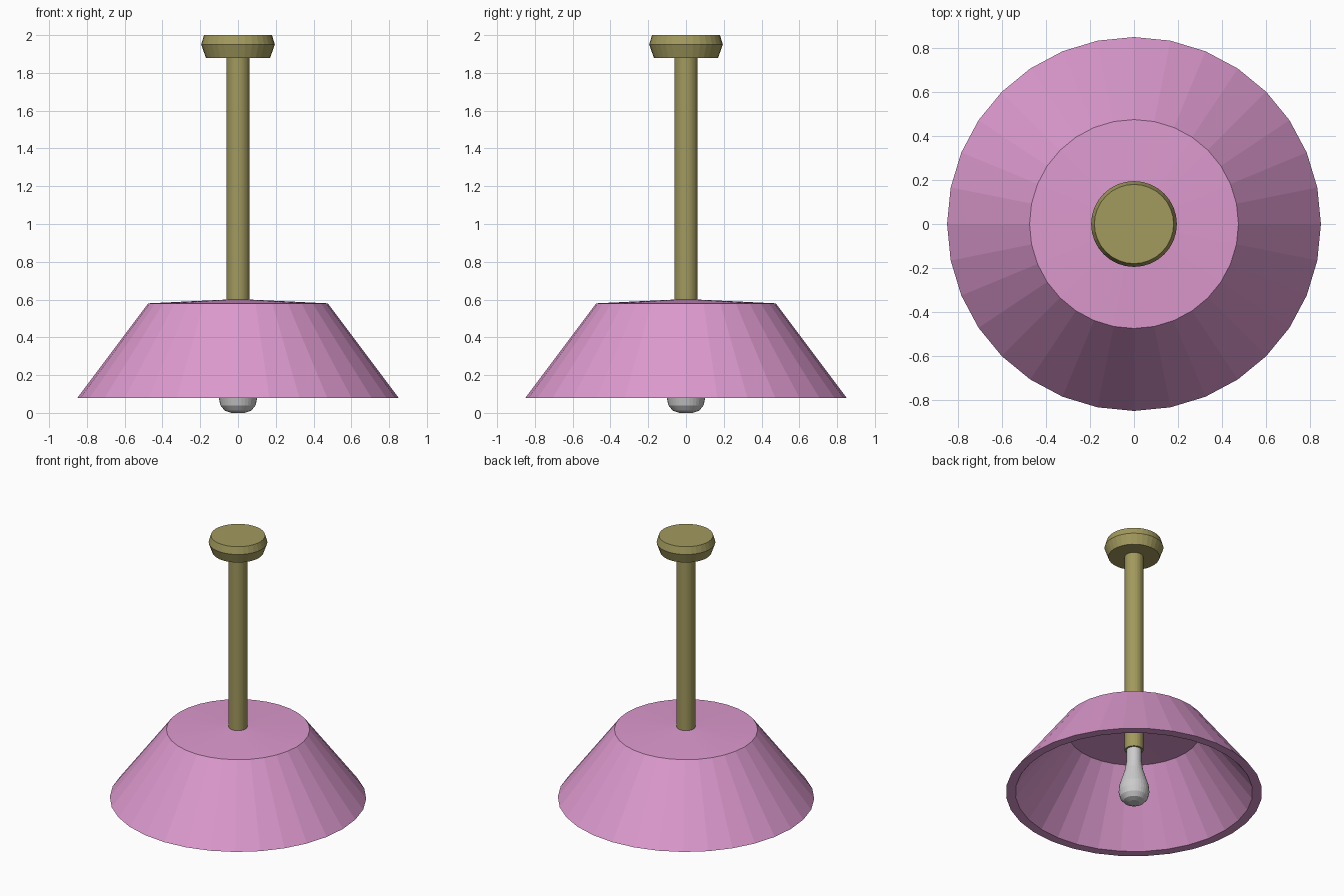
import bpy, bmesh
from math import cos, sin, tau

if "Cube" in bpy.data.objects:
    bpy.data.objects.remove(bpy.data.objects["Cube"])


def material(name, color):
    m = bpy.data.materials.new(name)
    m.diffuse_color = color
    m.use_nodes = True
    m.node_tree.nodes["Principled BSDF"].inputs["Base Color"].default_value = m.diffuse_color
    return m


def lathe(name, profile, sides=32, mat=None, closed=False):
    """Revolve (radius, z) points around z; open profiles get end caps."""
    bm = bmesh.new()
    rings = [[bm.verts.new((r * cos(tau * i / sides), r * sin(tau * i / sides), z))
              for i in range(sides)] for r, z in profile]
    pairs = list(zip(rings, rings[1:]))
    if closed:
        pairs.append((rings[-1], rings[0]))
    else:
        bm.faces.new(rings[0])
        bm.faces.new(rings[-1])
    for a, b in pairs:
        for i in range(sides):
            j = (i + 1) % sides
            bm.faces.new((a[i], a[j], b[j], b[i]))
    bmesh.ops.recalc_face_normals(bm, faces=bm.faces)
    mesh = bpy.data.meshes.new(name)
    bm.to_mesh(mesh)
    bm.free()
    ob = bpy.data.objects.new(name, mesh)
    bpy.context.collection.objects.link(ob)
    if mat:
        mesh.materials.append(mat)
    return ob


brass = material("brass", (0.36, 0.32, 0.11, 1))
pink = material("pink", (0.72, 0.32, 0.62, 1))

# Ceiling mount and hanging rod
lathe("ceiling_mount", [(0.17, 1.88), (0.195, 1.95), (0.18, 2.0)], mat=brass)
lathe("rod", [(0.062, 0.40), (0.062, 1.89)], mat=brass)

# Hollow shade with thick wall and slightly raised top
lathe("shade", [(0.85, 0.08), (0.475, 0.58), (0.06, 0.60),
                (0.06, 0.555), (0.44, 0.54), (0.787, 0.08)], mat=pink, closed=True)

# Bulb: screw neck and teardrop glass
lathe("bulb_neck", [(0.05, 0.28), (0.05, 0.41)])
lathe("bulb", [(0.035, 0.0), (0.07, 0.012), (0.093, 0.04), (0.102, 0.08),
               (0.097, 0.13), (0.078, 0.19), (0.06, 0.25), (0.052, 0.30)])
